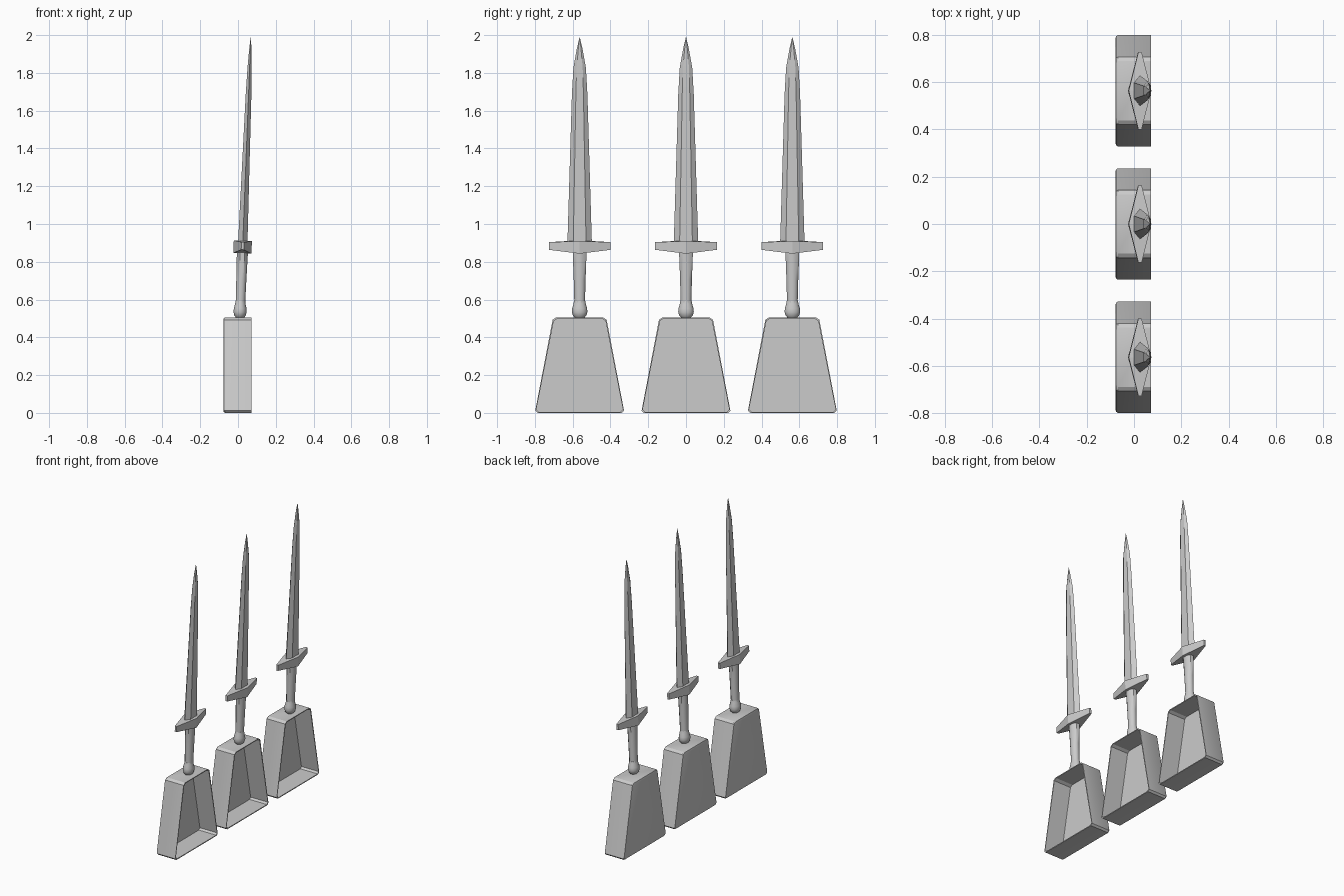
import bpy, bmesh, math
from mathutils import Matrix

cube = bpy.data.objects.get("Cube")
if cube:
    bpy.data.objects.remove(cube)

grey = bpy.data.materials.new("plain_grey")
grey.use_nodes = True
colour = (0.6, 0.6, 0.6, 1)
grey.diffuse_color = colour
grey.node_tree.nodes["Principled BSDF"].inputs["Base Color"].default_value = colour

PITCH = 0.563
LEAN = math.atan(0.039)


def finish(name, bm, matrix, smooth=30):
    bmesh.ops.recalc_face_normals(bm, faces=bm.faces)
    mesh = bpy.data.meshes.new(name)
    bm.to_mesh(mesh)
    bm.free()
    mesh.materials.append(grey)
    ob = bpy.data.objects.new(name, mesh)
    ob.matrix_world = matrix
    bpy.context.collection.objects.link(ob)
    bpy.ops.object.select_all(action="DESELECT")
    ob.select_set(True)
    bpy.context.view_layer.objects.active = ob
    bpy.ops.object.shade_smooth_by_angle(angle=math.radians(smooth))
    return ob


def loft(rings, cap_start=True, cap_end=True):
    """Skin a list of equally long point rings."""
    bm = bmesh.new()
    rows = [[bm.verts.new(p) for p in ring] for ring in rings]
    n = len(rows[0])
    for a, b in zip(rows, rows[1:]):
        for i in range(n):
            j = (i + 1) % n
            bm.faces.new((a[i], a[j], b[j], b[i]))
    if cap_start:
        bm.faces.new(rows[0])
    if cap_end:
        bm.faces.new(rows[-1])
    return bm


def oval(z, rx, ry, sides):
    turns = [2 * math.pi * (i + 0.5) / sides for i in range(sides)]
    return [(rx * math.cos(t), ry * math.sin(t), z) for t in turns]


def blade_section(z, thick, width, flat):
    return [(0, -width, z), (thick, -flat, z), (thick, flat, z),
            (0, width, z), (-thick, flat, z), (-thick, -flat, z)]


def tray_ring(x, inset):
    """Trapezoid with clipped corners at depth x."""
    c = 0.012
    top, low = 0.137 - inset, 0.235 - inset
    z0, z1 = inset, 0.505 - inset
    half = [(low - c, z0), (low, z0 + c), (top + c / 2, z1 - c), (top - c, z1)]
    return [(x, y, z) for y, z in half] + [(x, -y, z) for y, z in reversed(half)]


def tray(name, matrix):
    # Closed back with rounded rim, hollow toward +x
    t = 0.006
    finish(name, loft([
        tray_ring(-0.062, t), tray_ring(0.072, t), tray_ring(0.072, 0),
        tray_ring(-0.068, 0), tray_ring(-0.075, 0.004), tray_ring(-0.078, 0.012)]), matrix)


def sword(name, matrix):
    # Leaning frame whose origin is the pommel bottom
    # Blade: flat central panel with bevelled edges, drawn to a point
    finish(name + "_blade", loft([
        blade_section(0.38, 0.025, 0.065, 0.034),
        blade_section(1.18, 0.015, 0.041, 0.020),
        blade_section(1.32, 0.011, 0.033, 0.016),
        blade_section(1.42, 0.006, 0.015, 0.007),
        blade_section(1.48, 0.0005, 0.001, 0.0005)]), matrix, 12)

    # Guard: long diamond with blunt ends, deeper in the middle
    finish(name + "_guard", loft([
        [(s * thick, y, z) for s, z in ((-1, low), (1, low), (1, high), (-1, high))]
        for y, thick, low, high in ((-0.163, 0.007, 0.355, 0.395),
                                    (0, 0.048, 0.336, 0.403),
                                    (0.163, 0.007, 0.355, 0.395))]), matrix, 5)

    # Grip: flares gently up to the guard
    finish(name + "_grip", loft([
        oval(0.06, 0.027, 0.030, 8), oval(0.2, 0.029, 0.034, 8),
        oval(0.35, 0.032, 0.040, 8)]), matrix, 50)

    # Pommel: small rounded knob
    finish(name + "_pommel", loft([
        oval(z, r * 0.85, r, 16) for z, r in
        ((-0.004, 0.026), (0.006, 0.036), (0.025, 0.042),
         (0.045, 0.040), (0.065, 0.034), (0.085, 0.030))]), matrix, 40)


for label, step in (("front", -1), ("middle", 0), ("back", 1)):
    place = Matrix.Translation((0, step * PITCH, 0))
    tray(label + "_tray", place)
    lean = Matrix.Translation((0.010, step * PITCH, 0.509)) @ Matrix.Rotation(LEAN, 4, "Y")
    sword(label + "_sword", lean)
